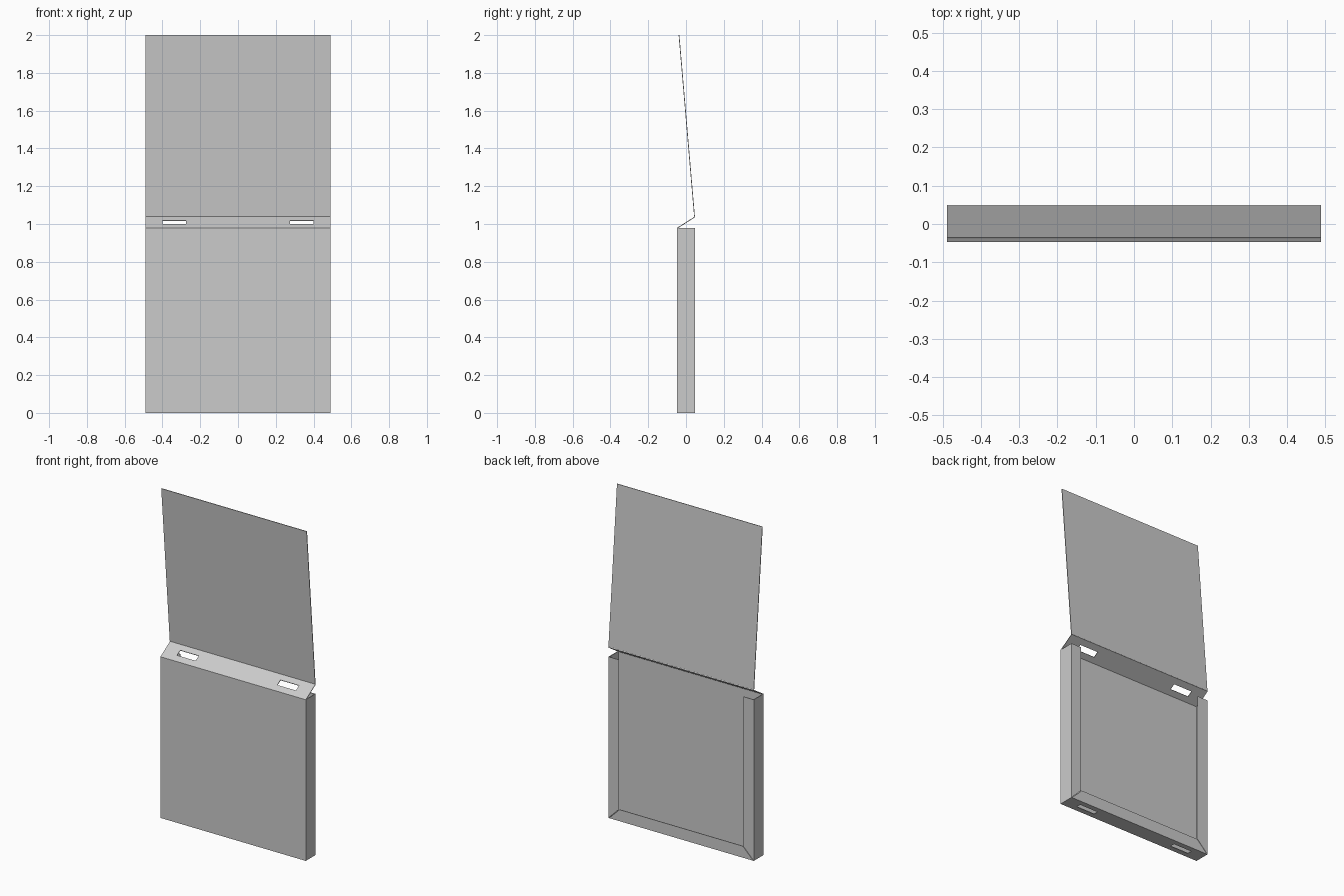
import bpy
import bmesh
from mathutils import Vector

cube = bpy.data.objects.get("Cube")
if cube:
    bpy.data.objects.remove(cube, do_unlink=True)

W, D, H = 0.489, 0.047, 0.98   # half width, half depth, tray height
HINGE, TOP = 1.04, 2.0         # fold height and top of the cover
LIP, T, GAP = 0.07, 0.004, 0.004
SLOT_IN, SLOT_OUT = 0.275, 0.40

metal = bpy.data.materials.new("grey sheet metal")
metal.use_nodes = True
grey = (0.6, 0.6, 0.6, 1)
metal.diffuse_color = grey
metal.node_tree.nodes["Principled BSDF"].inputs["Base Color"].default_value = grey


def panel(name, corners, slotted=False):
    """Flat sheet from four corners, thickened inward, optionally with two slots."""
    a, b, c, d = [Vector(p) for p in corners]
    us, vs = [0, 1], [0, 1]
    if slotted:
        us = [0] + [(x + W) / (2 * W) for x in (-SLOT_OUT, -SLOT_IN, SLOT_IN, SLOT_OUT)] + [1]
        vs = [0, 0.34, 0.66, 1]
    bm = bmesh.new()
    grid = [[bm.verts.new(a.lerp(b, u).lerp(d.lerp(c, u), v)) for u in us] for v in vs]
    for j in range(len(vs) - 1):
        for i in range(len(us) - 1):
            if slotted and j == 1 and i in (1, 3):
                continue
            bm.faces.new((grid[j][i], grid[j][i + 1], grid[j + 1][i + 1], grid[j + 1][i]))
    mesh = bpy.data.meshes.new(name)
    bm.to_mesh(mesh)
    bm.free()
    mesh.materials.append(metal)
    obj = bpy.data.objects.new(name, mesh)
    bpy.context.collection.objects.link(obj)
    solid = obj.modifiers.new("thickness", 'SOLIDIFY')
    solid.thickness = T
    solid.offset = -1


# Tray face and slotted bottom wall
panel("front_plate", [(-W, -D, 0), (W, -D, 0), (W, -D, H), (-W, -D, H)])
panel("bottom_wall", [(-W, D, 0), (W, D, 0), (W, -D, 0), (-W, -D, 0)], True)

# Side walls and their mitred return lips
for side, s in (("left", 1), ("right", -1)):
    wall = [(s * W, -D, 0), (s * W, D, 0), (s * W, D, H), (s * W, -D, H)]
    lip = [(s * W, D, 0), (s * (W - LIP), D, LIP), (s * (W - LIP), D, H), (s * W, D, H)]
    panel(side + "_wall", wall[::s])
    panel(side + "_lip", lip[::s])

# Bottom return lip with a small mitre gap
e, f = W - GAP, W - LIP - GAP
panel("bottom_lip", [(e, D, 0), (-e, D, 0), (-f, D, LIP), (f, D, LIP)])

# Slanted slotted flange and the leaning cover sheet
panel("top_flange", [(-W, -D, H), (W, -D, H), (W, D, HINGE), (-W, D, HINGE)], True)
back, lean = D - T, -0.039
panel("cover_sheet", [(-W, back, HINGE), (W, back, HINGE), (W, lean, TOP), (-W, lean, TOP)])
